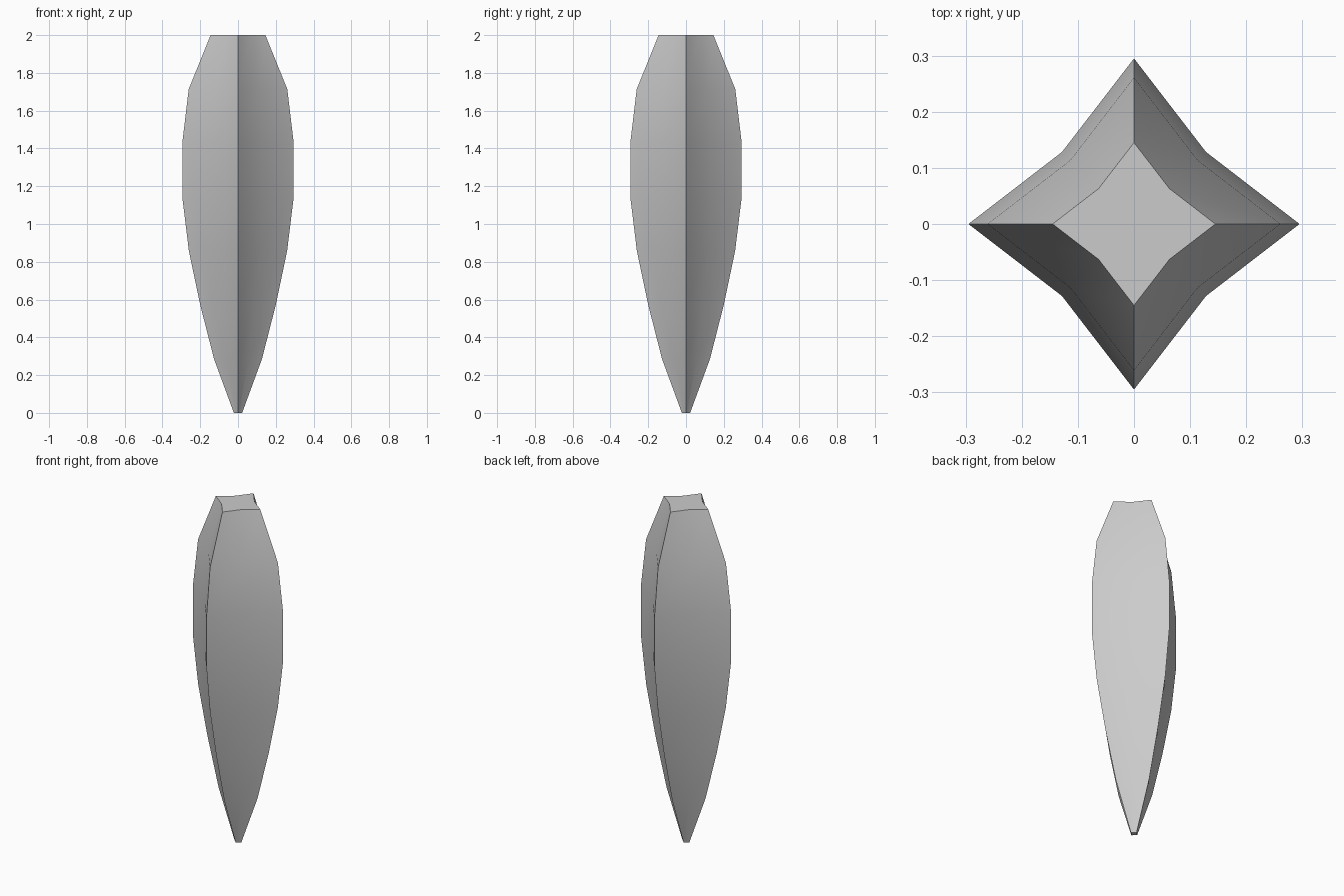
import bpy, bmesh, math

if "Cube" in bpy.data.objects:
    bpy.data.objects.remove(bpy.data.objects["Cube"])

# Radius of the star-shaped section at evenly spaced heights
radii = [0.022, 0.127, 0.2, 0.26, 0.295, 0.295, 0.261, 0.145]
step = 2 / (len(radii) - 1)
valley = 0.435 * math.sqrt(2)  # inner corner radius relative to the points

bm = bmesh.new()
rings = []
for i, r in enumerate(radii):
    ring = []
    for k in range(8):
        a = k * math.pi / 4
        d = r * (valley if k % 2 else 1)
        ring.append(bm.verts.new((d * math.cos(a), d * math.sin(a), i * step)))
    rings.append(ring)

# Sides
for lo, hi in zip(rings, rings[1:]):
    for k in range(8):
        n = (k + 1) % 8
        bm.faces.new((lo[k], lo[n], hi[n], hi[k]))

# End caps
bm.faces.new(rings[-1])
bm.faces.new(rings[0][::-1])

mesh = bpy.data.meshes.new("star_pod")
bm.to_mesh(mesh)
bm.free()
pod = bpy.data.objects.new("star_pod", mesh)
bpy.context.collection.objects.link(pod)
bpy.context.view_layer.objects.active = pod
pod.select_set(True)
bpy.ops.object.shade_smooth_by_angle(angle=math.radians(30))
